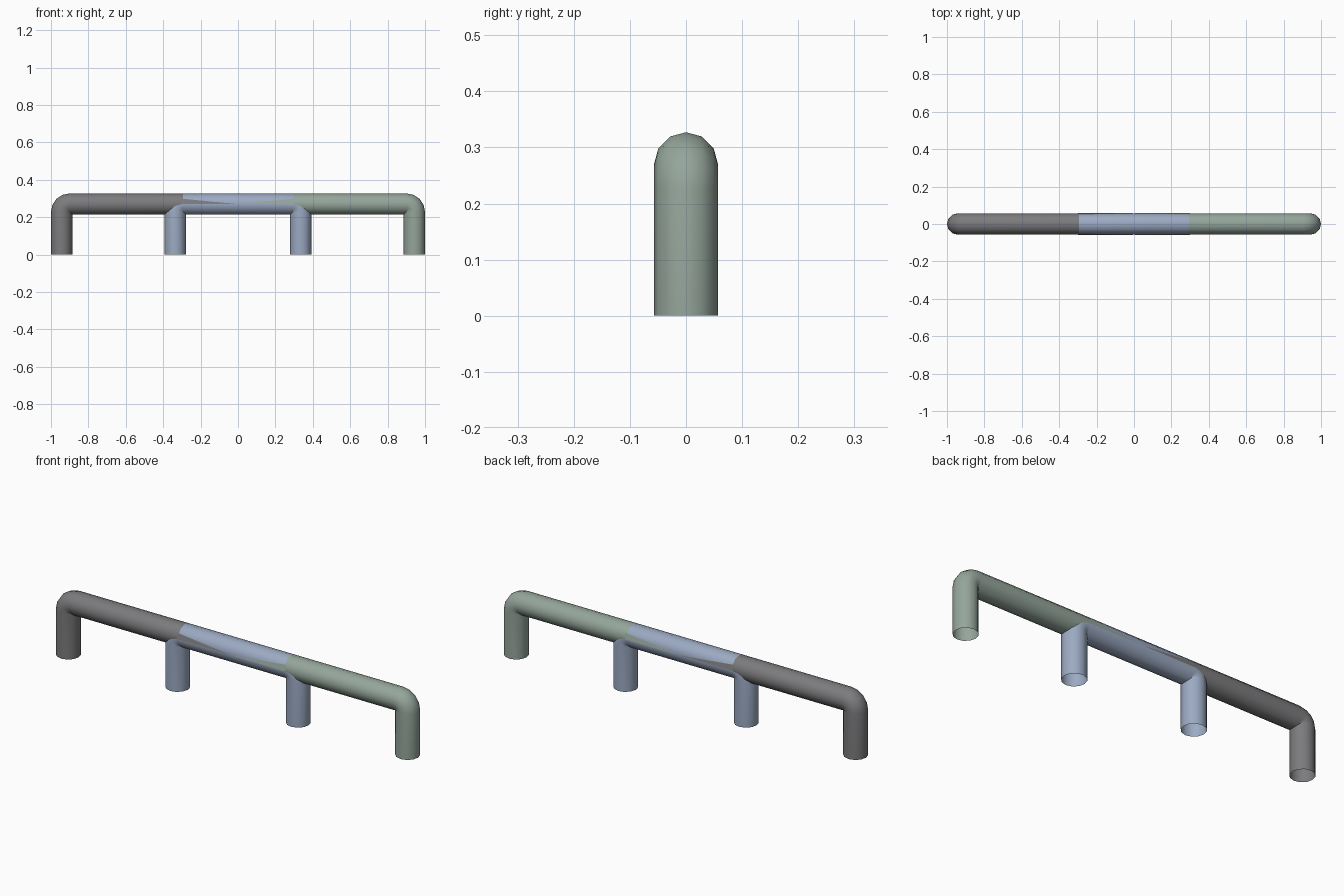
import bpy, bmesh, math
from mathutils import Vector

if "Cube" in bpy.data.objects:
    bpy.data.objects.remove(bpy.data.objects["Cube"])

R, TOP, BEND, SIDES = 0.057, 0.27, 0.042, 12
OUT, INN = 0.943, 0.335          # leg centre positions


def material(name, rgb):
    m = bpy.data.materials.new(name)
    m.diffuse_color = (*rgb, 1)
    m.use_nodes = True
    m.node_tree.nodes["Principled BSDF"].inputs["Base Color"].default_value = m.diffuse_color
    return m


grey = material("dark grey", (0.20, 0.20, 0.208))
blue = material("soft blue", (0.33, 0.40, 0.54))
green = material("sage green", (0.30, 0.38, 0.33))


def finish(name, bm, mat):
    bmesh.ops.recalc_face_normals(bm, faces=bm.faces)
    me = bpy.data.meshes.new(name)
    bm.to_mesh(me)
    bm.free()
    me.materials.append(mat)
    ob = bpy.data.objects.new(name, me)
    bpy.context.collection.objects.link(ob)
    bpy.context.view_layer.objects.active = ob
    ob.select_set(True)
    bpy.ops.object.shade_smooth_by_angle(angle=math.radians(40))
    ob.select_set(False)


def leg_and_bend(x):
    """Stations (position, outward direction, radius) up a left leg and round its bend."""
    st = [(Vector((x, 0, 0)), Vector((-1, 0, 0)), R)]
    c = Vector((x + BEND, 0, TOP - BEND))
    for i in range(5):
        a = math.pi - i * math.pi / 8
        d = Vector((math.cos(a), 0, math.sin(a)))
        st.append((c + d * BEND, d, R))
    return st


def flip(st):
    return [(Vector((-p.x, 0, p.z)), Vector((-d.x, 0, d.z)), r) for p, d, r in reversed(st)]


def tube(name, stations, mat):
    bm = bmesh.new()
    rings = []
    for p, d, r in stations:
        rings.append([bm.verts.new(p + r * (d * math.cos(t) + Vector((0, 1, 0)) * math.sin(t)))
                      for t in (k * math.tau / SIDES for k in range(SIDES))])
    for a, b in zip(rings, rings[1:]):
        for k in range(SIDES):
            j = (k + 1) % SIDES
            bm.faces.new((a[k], a[j], b[j], b[k]))
    finish(name, bm, mat)


# Inner arch with both legs
inner = leg_and_bend(-INN)
tube("inner_arch", inner + flip(inner), blue)

# Outer rail halves, tucked just inside the inner arch where they overlap
up = Vector((0, 0, 1))
outer = leg_and_bend(-OUT) + [(Vector((-0.30, 0, TOP)), up, R),
                              (Vector((-0.27, 0, TOP)), up, R - 0.001),
                              (Vector((0, 0, TOP)), up, R - 0.001)]
tube("outer_rail_left", outer, grey)
tube("outer_rail_right", flip(outer), green)

# Thin tapering colour wedges on the sides of the rail
a = math.radians(30)
rr = R + 0.0006
for sx, mat, label in ((-1, grey, "left"), (1, green, "right")):
    bm = bmesh.new()
    for sy in (-1, 1):
        bm.faces.new([bm.verts.new(v) for v in (
            (sx * 0.30, sy * rr, TOP),
            (sx * 0.30, sy * rr * math.cos(a), TOP + rr * math.sin(a)),
            (0, sy * rr, TOP))][::sx * sy])
    me = bpy.data.meshes.new("rail_wedge_" + label)
    for f in bm.faces:
        f.normal_update()
        if f.normal.y * f.calc_center_median().y < 0:
            f.normal_flip()
    bm.to_mesh(me)
    bm.free()
    me.materials.append(mat)
    bpy.context.collection.objects.link(bpy.data.objects.new("rail_wedge_" + label, me))
